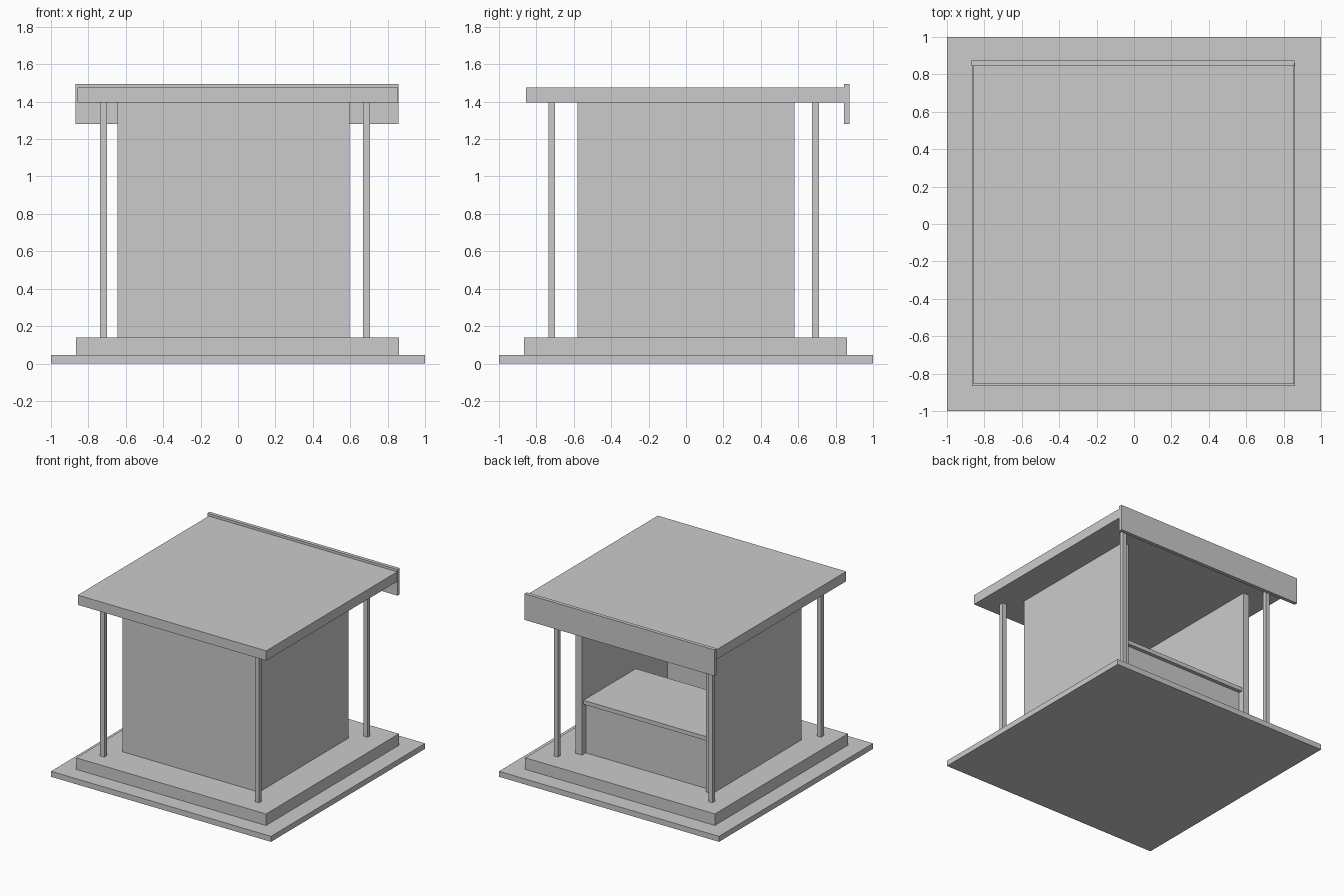
import bpy
import bmesh

if "Cube" in bpy.data.objects:
    bpy.data.objects.remove(bpy.data.objects["Cube"])


def box(name, x0, x1, y0, y1, z0, z1):
    """Axis-aligned box from its bounds."""
    bm = bmesh.new()
    bmesh.ops.create_cube(bm, size=1)
    for v in bm.verts:
        v.co.x = x1 if v.co.x > 0 else x0
        v.co.y = y1 if v.co.y > 0 else y0
        v.co.z = z1 if v.co.z > 0 else z0
    mesh = bpy.data.meshes.new(name)
    bm.to_mesh(mesh)
    bm.free()
    obj = bpy.data.objects.new(name, mesh)
    bpy.context.collection.objects.link(obj)
    return obj


FLOOR, CEILING = 0.14, 1.395

# Stepped base
box("ground_slab", -1, 1, -1, 1, 0, 0.045)
box("floor_step", -0.865, 0.86, -0.865, 0.86, 0.045, FLOOR)

# Corner posts
for side, x in (("left", -0.738), ("right", 0.668)):
    for end, y in (("front", -0.735), ("back", 0.675)):
        box(f"{end}_{side}_post", x, x + 0.037, y, y + 0.035, FLOOR, CEILING)

# Booth walls, open at the back
box("left_wall", -0.645, -0.59, -0.58, 0.58, FLOOR, CEILING)
box("right_wall", 0.54, 0.597, -0.58, 0.58, FLOOR, CEILING)
box("front_wall", -0.59, 0.54, -0.58, -0.53, FLOOR, CEILING)

# Serving counter inside the opening
box("counter_top", -0.59, 0.54, -0.12, 0.56, 0.55, 0.583)
box("counter_panel", -0.59, 0.54, 0.49, 0.53, FLOOR, 0.55)

# Flat roof with a fascia board along the back edge
box("roof", -0.858, 0.855, -0.855, 0.845, CEILING, 1.475)
box("fascia_board", -0.87, 0.857, 0.845, 0.875, 1.28, 1.495)
